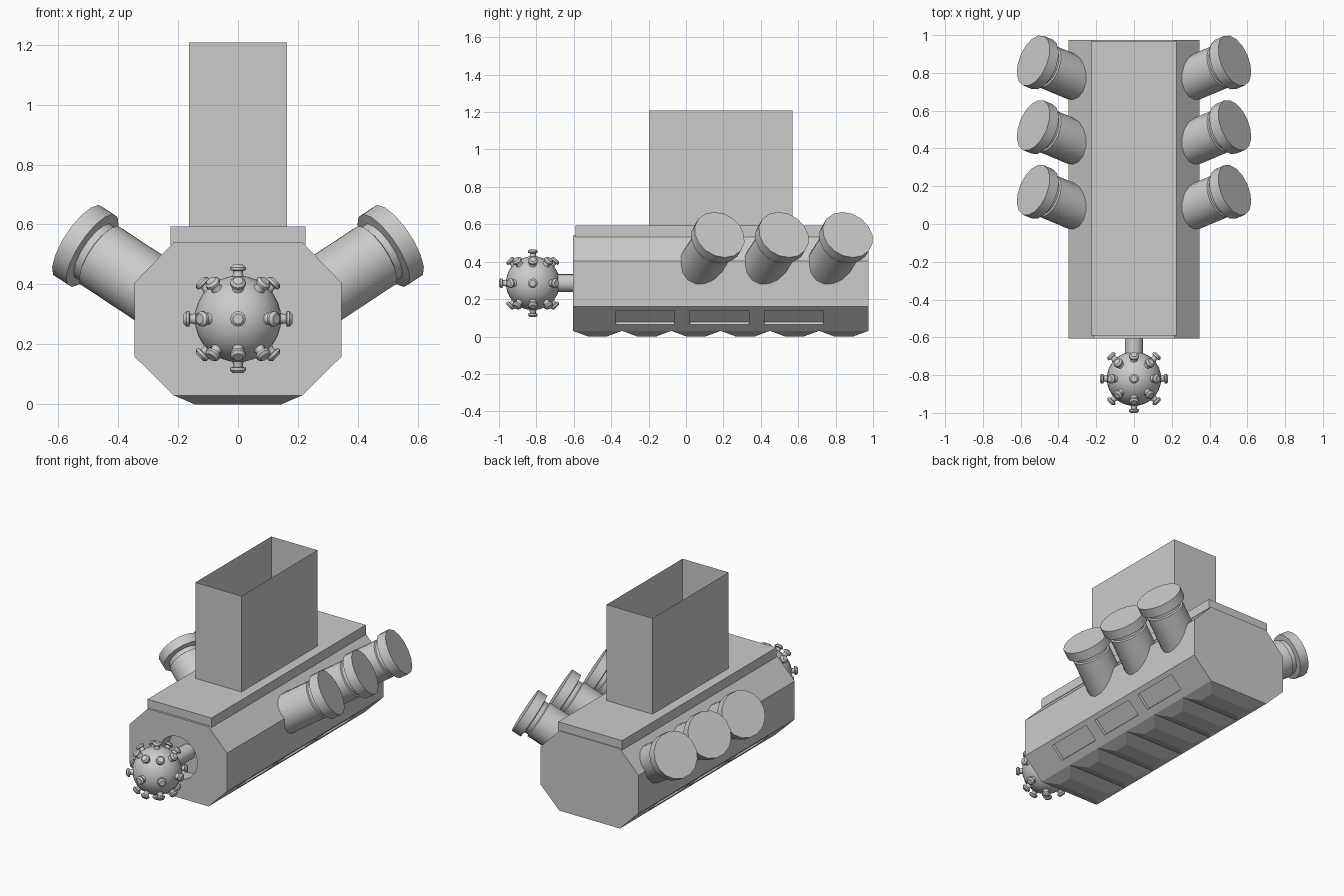
import bpy, bmesh, math
from mathutils import Vector, Matrix

if "Cube" in bpy.data.objects:
    bpy.data.objects.remove(bpy.data.objects["Cube"])


def finish(name, bm, smooth=False):
    bmesh.ops.recalc_face_normals(bm, faces=bm.faces)
    me = bpy.data.meshes.new(name)
    bm.to_mesh(me)
    bm.free()
    ob = bpy.data.objects.new(name, me)
    bpy.context.collection.objects.link(ob)
    if smooth:
        bpy.ops.object.select_all(action='DESELECT')
        ob.select_set(True)
        bpy.context.view_layer.objects.active = ob
        bpy.ops.object.shade_smooth_by_angle(angle=math.radians(35))
    return ob


def add_box(bm, center, size, rot=Matrix()):
    m = Matrix.Translation(center) @ rot @ Matrix.Diagonal((*size, 1))
    bmesh.ops.create_cube(bm, size=1, matrix=m)


def add_lathe(bm, profile, sides, origin, direction):
    """Revolve (radius, height) points around an axis, with capped ends."""
    m = Matrix.Translation(origin) @ Vector(direction).to_track_quat('Z', 'Y').to_matrix().to_4x4()
    rings = [[bm.verts.new(m @ Vector((r * math.cos(math.tau * i / sides),
                                       r * math.sin(math.tau * i / sides), h)))
              for i in range(sides)] for r, h in profile]
    for a, b in zip(rings, rings[1:]):
        for i in range(sides):
            j = (i + 1) % sides
            bm.faces.new((a[i], a[j], b[j], b[i]))
    bm.faces.new(rings[0][::-1])
    bm.faces.new(rings[-1])


def apply_cut(target, cutter):
    cutter.hide_render = True
    mod = target.modifiers.new("cut", 'BOOLEAN')
    mod.object, mod.operation, mod.solver = cutter, 'DIFFERENCE', 'EXACT'
    bpy.ops.object.select_all(action='DESELECT')
    target.select_set(True)
    bpy.context.view_layer.objects.active = target
    bpy.ops.object.modifier_apply(modifier=mod.name)
    bpy.data.objects.remove(cutter)


# Octagonal engine block
half = [(0.215, 0.03), (0.346, 0.16), (0.346, 0.405), (0.215, 0.54)]
outline = half + [(-x, z) for x, z in reversed(half)]
bm = bmesh.new()
face = bm.faces.new([bm.verts.new((x, -0.605, z)) for x, z in outline])
ext = bmesh.ops.extrude_face_region(bm, geom=[face])
bmesh.ops.translate(bm, vec=(0, 1.58, 0),
                    verts=[v for v in ext["geom"] if isinstance(v, bmesh.types.BMVert)])
block = finish("engine_block", bm)

# Round socket in the front
bm = bmesh.new()
add_lathe(bm, [(0.135, -0.1), (0.135, 0.1)], 24, (0, -0.605, 0.285), (0, 1, 0))
apply_cut(block, finish("socket_cutter", bm))

# Shallow windows in the lower slanted sides
bm = bmesh.new()
slope = math.atan2(0.13, 0.131)
for side in (-1, 1):
    for y in (-0.218, 0.178, 0.578):
        add_box(bm, (side * 0.286, y, 0.101), (0.107, 0.315, 0.04),
                Matrix.Rotation(-side * slope, 4, 'Y'))
apply_cut(block, finish("window_cutter", bm))

# Tapered ribs along the underside
bm = bmesh.new()
pitch = 1.58 / 6
for i in range(6):
    yc = -0.605 + pitch * (i + 0.5)
    rings = [[bm.verts.new((sx * hx, yc + sy * hy, z))
              for sx, sy in ((-1, -1), (1, -1), (1, 1), (-1, 1))]
             for hx, hy, z in ((0.215, pitch / 2, 0.03), (0.145, 0.05, 0.0))]
    for k in range(4):
        j = (k + 1) % 4
        bm.faces.new((rings[0][k], rings[0][j], rings[1][j], rings[1][k]))
    bm.faces.new(rings[1])
finish("underside_ribs", bm)

# Top cover
bm = bmesh.new()
add_box(bm, (0, 0.189, 0.5625), (0.452, 1.56, 0.061))
finish("top_cover", bm)

# Open, thin-walled intake box
bm = bmesh.new()
add_box(bm, (0, 0.186, 0.899), (0.326, 0.768, 0.616))
bm.normal_update()
bmesh.ops.delete(bm, geom=[f for f in bm.faces if abs(f.normal.z) > 0.5], context='FACES')
finish("intake_box", bm)

# Six angled cylinders with collared caps
stack = [(0.118, -0.44), (0.118, -0.095), (0.108, -0.09), (0.108, -0.065),
         (0.142, -0.06), (0.142, 0)]
for side, label in ((-1, "left"), (1, "right")):
    for i, y in enumerate((0.18, 0.523, 0.865)):
        bm = bmesh.new()
        add_lathe(bm, stack, 16, (side * 0.533, y, 0.544), (side * 0.787, 0.331, 0.52))
        finish(f"exhaust_{label}_{i + 1}", bm, True)

# Drive shaft
bm = bmesh.new()
add_lathe(bm, [(0.048, 0), (0.048, 0.24)], 20, (0, -0.74, 0.285), (0, 1, 0))
finish("drive_shaft", bm, True)

# Studded ball
ball = Vector((0, -0.819, 0.285))
bm = bmesh.new()
bmesh.ops.create_uvsphere(bm, u_segments=32, v_segments=16, radius=0.144,
                          matrix=Matrix.Translation(ball))
finish("ball", bm, True)

# Mushroom studs on every 45 degree direction
stud = [(0.023, 0.135), (0.016, 0.15), (0.016, 0.16), (0.026, 0.163),
        (0.026, 0.172), (0.017, 0.181)]
dirs = [(0, 0, 1), (0, 0, -1)]
for lat in (-1, 0, 1):
    a = lat * math.pi / 4
    for k in range(8):
        b = k * math.pi / 4
        dirs.append((math.cos(a) * math.cos(b), math.cos(a) * math.sin(b), math.sin(a)))
bm = bmesh.new()
for d in dirs:
    if d[1] < 0.99:
        add_lathe(bm, stud, 12, ball, d)
finish("ball_studs", bm, True)
